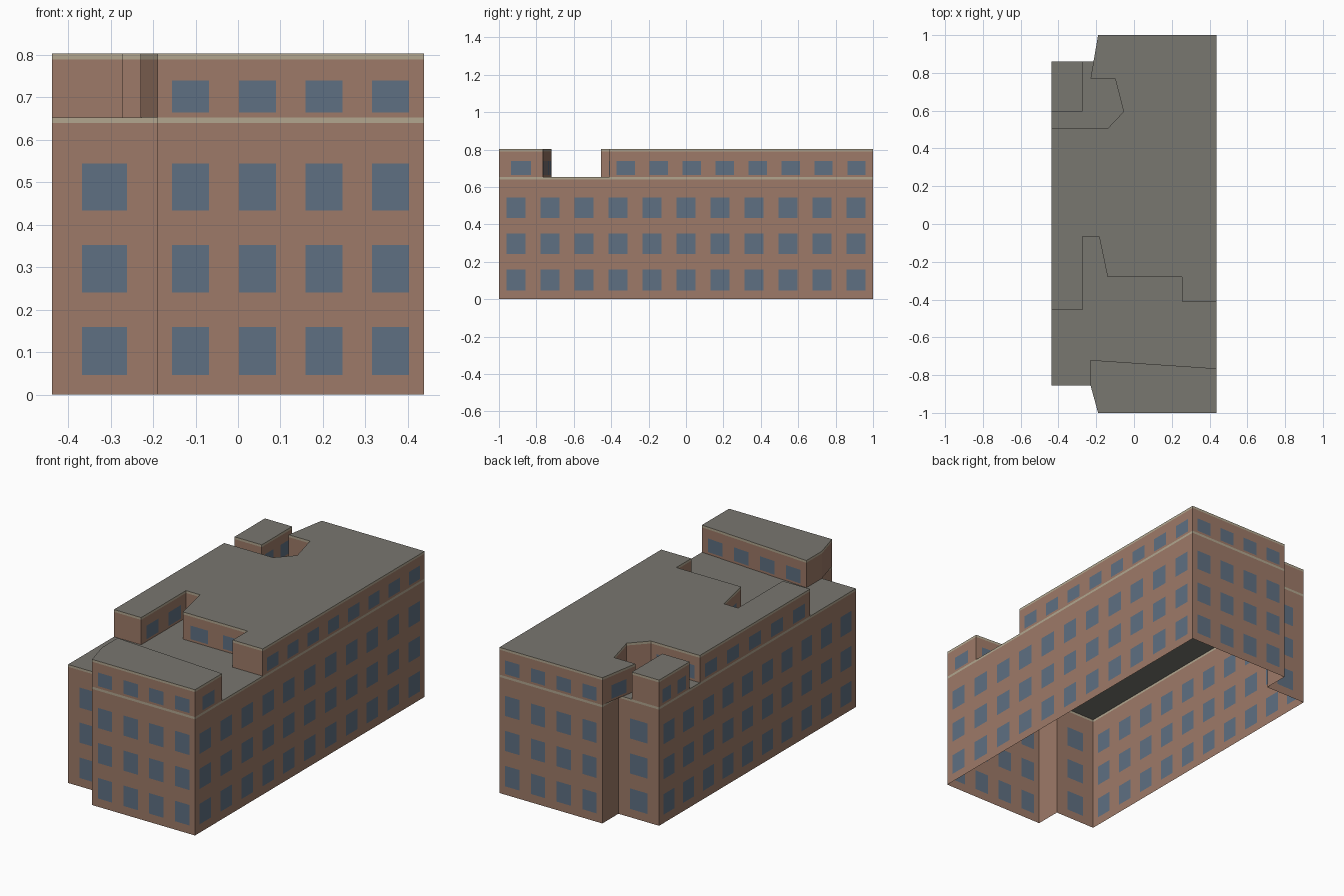
import bpy, bmesh
from mathutils import Vector

cube = bpy.data.objects.get("Cube")
if cube:
    bpy.data.objects.remove(cube, do_unlink=True)


def material(name, color):
    mat = bpy.data.materials.new(name)
    mat.use_nodes = True
    mat.diffuse_color = (*color, 1)
    bsdf = mat.node_tree.nodes["Principled BSDF"]
    bsdf.inputs["Base Color"].default_value = (*color, 1)
    bsdf.inputs["Roughness"].default_value = 0.9
    return mat


MATERIALS = [
    material("brick", (0.34, 0.195, 0.138)),
    material("window_blue", (0.114, 0.162, 0.223)),
    material("cornice_beige", (0.445, 0.381, 0.275)),
    material("roof_grey", (0.191, 0.184, 0.162)),
]
BRICK, WINDOW, CORNICE, ROOF = range(4)
BAY, MIN_WALL, MAX_WINDOW = 0.175, 0.19, 0.106
EAVES, TOP, BAND = 0.653, 0.803, 0.013


def window_spans(length):
    """Start and end of each window along a wall."""
    if length < MIN_WALL:
        return []
    count = max(1, int(length / BAY + 0.5))
    bay = length / count
    half = min(MAX_WINDOW, 0.555 * bay) / 2
    return [((i + 0.5) * bay - half, (i + 0.5) * bay + half) for i in range(count)]


def add_wall(bm, start, end, base, top, rows):
    """One wall as a grid of cells: brick, inset windows and a cornice band."""
    a, b = Vector(start), Vector(end)
    length = (b - a).length
    direction = (b - a) / length
    spans = window_spans(length)
    us = [0] + [u for span in spans for u in span] + [length]
    zs = [base] + [z for row in rows for z in row] + [top - BAND, top]
    for j in range(len(zs) - 1):
        for i in range(len(us) - 1):
            p, q = a + direction * us[i], a + direction * us[i + 1]
            corners = [(*p, zs[j]), (*q, zs[j]), (*q, zs[j + 1]), (*p, zs[j + 1])]
            face = bm.faces.new([bm.verts.new(c) for c in corners])
            if j == len(zs) - 2:
                face.material_index = CORNICE
            elif i % 2 and j % 2:
                face.material_index = WINDOW


def add_block(name, outline, base, top, rows, soffit=None):
    """Walls round a counter-clockwise outline, with a flat roof."""
    bm = bmesh.new()
    for start, end in zip(outline, outline[1:] + outline[:1]):
        add_wall(bm, start, end, base, top, rows)
    roof = bm.faces.new([bm.verts.new((x, y, top)) for x, y in outline])
    roof.material_index = ROOF
    if soffit:
        under = bm.faces.new([bm.verts.new((x, y, base)) for x, y in soffit])
        under.material_index = ROOF
    bmesh.ops.remove_doubles(bm, verts=bm.verts, dist=0.0001)
    mesh = bpy.data.meshes.new(name)
    bm.to_mesh(mesh)
    bm.free()
    for mat in MATERIALS:
        mesh.materials.append(mat)
    obj = bpy.data.objects.new(name, mesh)
    bpy.context.collection.objects.link(obj)


# Three lower storeys with a shallow side wing, open underneath
lower_rows = [(0.046, 0.159), (0.241, 0.352), (0.434, 0.545)]
add_block("lower_storeys", [
    (-0.19, -1), (0.438, -1), (0.438, 1), (-0.19, 1),
    (-0.19, 0.86), (-0.438, 0.86), (-0.438, -0.855), (-0.19, -0.855),
], 0, EAVES, lower_rows)

# Set-back top storey in three separate blocks
top_rows = [(0.665, 0.74)]
add_block("front_top_storey", [
    (-0.19, -1), (0.438, -1), (0.438, -0.765), (-0.23, -0.72), (-0.23, -0.855),
], EAVES, TOP, top_rows,
    soffit=[(-0.19, -1), (-0.23, -0.855), (-0.19, -0.855)])

add_block("main_top_storey", [
    (-0.438, -0.455), (-0.272, -0.455), (-0.272, -0.065), (-0.185, -0.065),
    (-0.14, -0.28), (0.255, -0.28), (0.255, -0.41), (0.438, -0.41),
    (0.438, 1), (-0.19, 1), (-0.23, 0.77), (-0.1, 0.77),
    (-0.055, 0.595), (-0.14, 0.505), (-0.438, 0.505),
], EAVES, TOP, top_rows,
    soffit=[(-0.19, 1), (-0.19, 0.86), (-0.214, 0.86)])

add_block("rear_corner_top_storey", [
    (-0.438, 0.595), (-0.272, 0.595), (-0.272, 0.86), (-0.438, 0.86),
], EAVES, TOP, top_rows)
